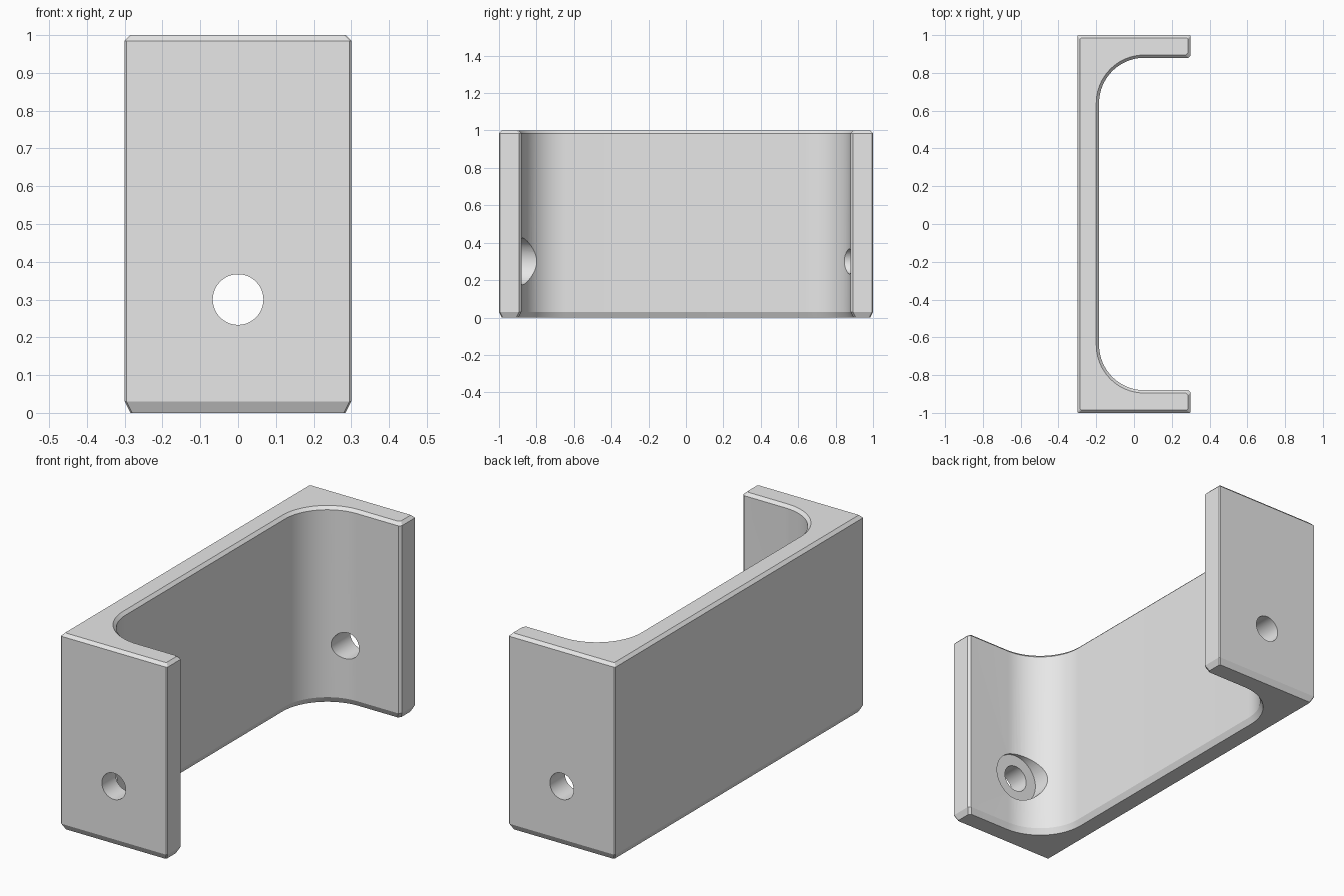
import bpy, bmesh, math

cube = bpy.data.objects.get("Cube")
if cube:
    bpy.data.objects.remove(cube, do_unlink=True)

HALF_X, HALF_Y, HEIGHT = 0.3, 1.0, 1.0
WEB_X = -0.185          # inner face of the web
FLANGE_Y = 0.88         # inner face of each flange
FILLET = 0.24
HOLE_Z = 0.3


def half_profile(d):
    """Back half of the C section, inset by d, from outer web corner to inner web."""
    x, y, inner = HALF_X - d, HALF_Y - d, FLANGE_Y + d
    small, tip = 0.005, 0.012
    pts = [(-x, y - small), (-x + small, y), (x - small, y), (x, y - small),
           (x, inner + tip), (x - tip, inner)]
    cx, cy, r = WEB_X + FILLET, FLANGE_Y - FILLET, FILLET + d
    steps = 20
    for i in range(steps + 1):
        a = math.pi / 2 * (1 + i / steps)
        pts.append((cx + r * math.cos(a), cy + r * math.sin(a)))
    return pts


def profile(d):
    back = half_profile(d)
    return back + [(x, -y) for x, y in reversed(back)]


def add_object(name, bm):
    bmesh.ops.recalc_face_normals(bm, faces=bm.faces)
    mesh = bpy.data.meshes.new(name)
    bm.to_mesh(mesh)
    bm.free()
    obj = bpy.data.objects.new(name, mesh)
    bpy.context.collection.objects.link(obj)
    return obj


def y_cylinder(name, radius, y0, y1):
    bm = bmesh.new()
    bmesh.ops.create_cone(bm, cap_ends=True, segments=48, radius1=radius,
                          radius2=radius, depth=y1 - y0)
    obj = add_object(name, bm)
    obj.rotation_euler.x = math.pi / 2
    obj.location = (0, (y0 + y1) / 2, HOLE_Z)
    obj.hide_render = True
    return obj


# Bracket body: C section stacked with chamfered bottom and top rims
bm = bmesh.new()
rings = []
for z, inset in ((0, 0.015), (0.03, 0), (HEIGHT - 0.015, 0), (HEIGHT, 0.015)):
    rings.append([bm.verts.new((x, y, z)) for x, y in profile(inset)])
for low, high in zip(rings, rings[1:]):
    n = len(low)
    for i in range(n):
        j = (i + 1) % n
        bm.faces.new((low[i], low[j], high[j], high[i]))
bm.faces.new(list(reversed(rings[0])))
bm.faces.new(rings[-1])
bracket = add_object("channel_bracket", bm)

# Through holes in both flanges, and a counterbore inside the front flange
cutters = [y_cylinder("hole_cutter", 0.067, -1.2, 1.2),
           y_cylinder("counterbore_cutter", 0.125, -FLANGE_Y - 0.01, -0.6)]
for cutter in cutters:
    mod = bracket.modifiers.new(cutter.name, 'BOOLEAN')
    mod.operation = 'DIFFERENCE'
    mod.solver = 'EXACT'
    mod.object = cutter

bpy.ops.object.select_all(action='DESELECT')
bracket.select_set(True)
bpy.context.view_layer.objects.active = bracket
for mod in list(bracket.modifiers):
    bpy.ops.object.modifier_apply(modifier=mod.name)
for cutter in cutters:
    bpy.data.objects.remove(cutter, do_unlink=True)

# Plain grey finish
grey = bpy.data.materials.new("light_grey")
grey.use_nodes = True
color = (0.8, 0.8, 0.8, 1)
grey.diffuse_color = color
grey.node_tree.nodes["Principled BSDF"].inputs["Base Color"].default_value = color
bracket.data.materials.clear()
bracket.data.materials.append(grey)
for poly in bracket.data.polygons:
    poly.material_index = 0

bpy.ops.object.shade_smooth_by_angle(angle=math.radians(25))
